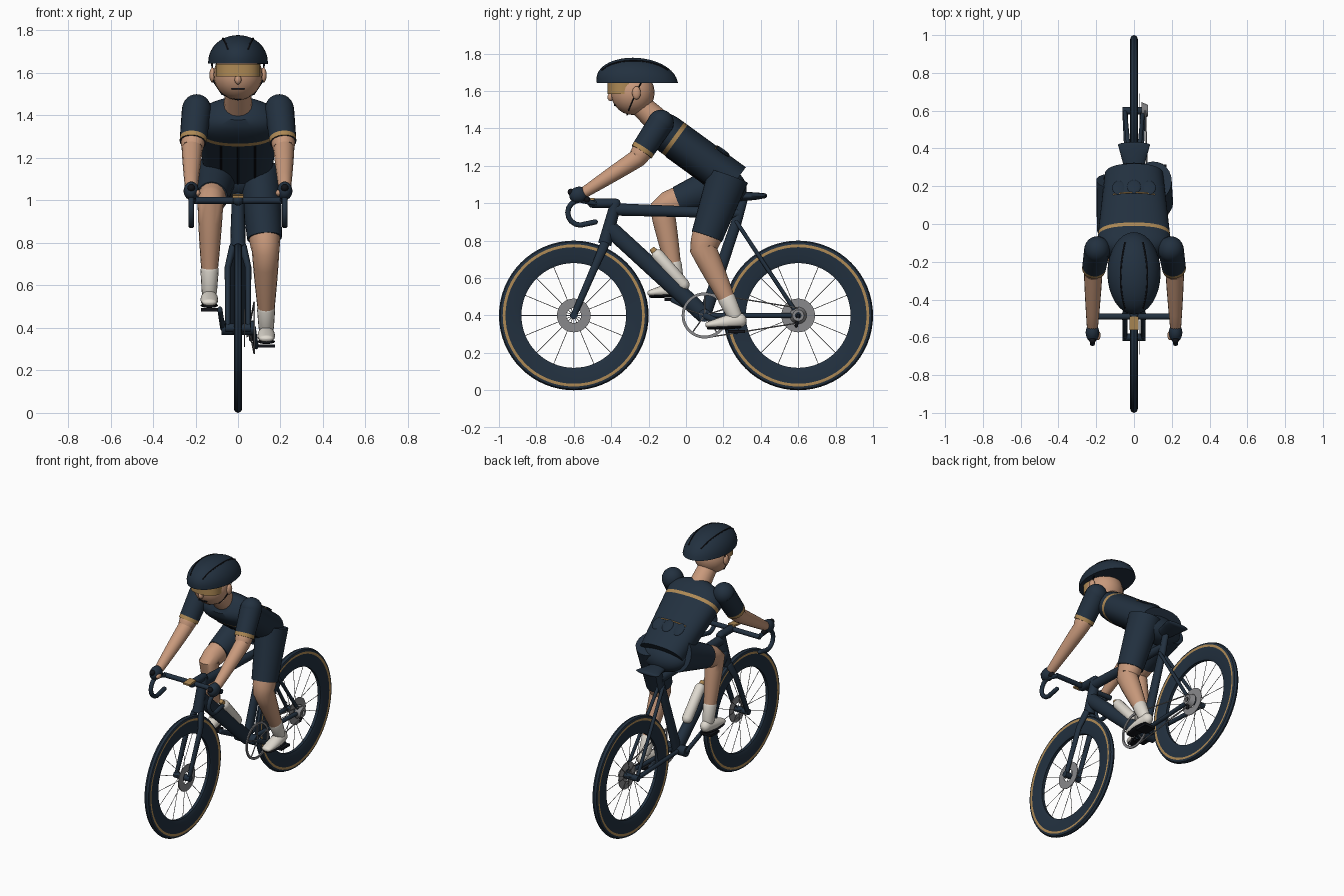
import bpy, bmesh, math
from mathutils import Vector, Matrix

cube = bpy.data.objects.get("Cube")
if cube:
    bpy.data.objects.remove(cube, do_unlink=True)


def material(name, *rgb):
    m = bpy.data.materials.new(name)
    m.use_nodes = True
    m.diffuse_color = (*rgb, 1)
    m.node_tree.nodes["Principled BSDF"].inputs["Base Color"].default_value = (*rgb, 1)
    return m


navy = material("navy", .016, .03, .05)
black = material("black", .006, .007, .01)
gold = material("gold", .42, .25, .09)
skin = material("skin", .58, .32, .2)
white = material("off_white", .74, .7, .63)
grey = material("grey", .25, .25, .26)
both_sides = (("left", 1), ("right", -1))
made = []


def finish(name, bm, *mats):
    bmesh.ops.recalc_face_normals(bm, faces=bm.faces)
    mesh = bpy.data.meshes.new(name)
    bm.to_mesh(mesh)
    bm.free()
    for m in mats:
        mesh.materials.append(m)
    ob = bpy.data.objects.new(name, mesh)
    bpy.context.collection.objects.link(ob)
    made.append(ob)


def point(x, y, z):
    return Vector((x, y, z))


def bridge(bm, lower, upper, index):
    for i, v in enumerate(lower):
        bm.faces.new((lower[i - 1], v, upper[i], upper[i - 1])).material_index = index


def signed_power(value, power):
    return math.copysign(abs(value) ** power, value)


def loft(name, points, shape, mat, sides=16, steps=1, cap=False, trim_at=None, power=1):
    """Skin rings along a path; shape(t) gives the two radii."""
    line = [a.lerp(b, k / steps) for a, b in zip(points, points[1:]) for k in range(steps)] + [points[-1]]
    path = [(c, *shape(i / (len(line) - 1))) for i, c in enumerate(line)]
    if cap:
        for end, inner in ((0, 1), (-1, -2)):
            c, r, s = path[end]
            out = (c - path[inner][0]).normalized() * min(r, s)
            dome = [(c + out * math.sin(a), r * math.cos(a), s * math.cos(a)) for a in (.5, 1, 1.5)]
            path = dome[::-1] + path if end == 0 else path + dome
    bm = bmesh.new()
    rings = []
    for i, (c, r, s) in enumerate(path):
        along = (path[min(i + 1, len(path) - 1)][0] - path[max(i - 1, 0)][0]).normalized()
        across = Vector((0, 1, 0)) if abs(along.x) > .9 else Vector((1, 0, 0))
        across = (across - along * across.dot(along)).normalized()
        other = along.cross(across)
        turns = [math.tau * k / sides for k in range(sides)]
        rings.append([bm.verts.new(c + across * r * signed_power(math.cos(a), power)
                                   + other * s * signed_power(math.sin(a), power)) for a in turns])
    for i, (lower, upper) in enumerate(zip(rings, rings[1:])):
        bridge(bm, lower, upper, int(i == trim_at))
    bm.faces.new(rings[0])
    bm.faces.new(rings[-1])
    finish(name, bm, mat, gold)


def tube(name, points, mat, start, end=None, flat=1, flat_end=None, bulge=0, **options):
    """Loft whose radius tapers evenly, with an optional swell in the middle."""
    end, flat_end = end or start, flat_end or flat

    def shape(t):
        r = start + (end - start) * t + bulge * math.sin(math.pi * t)
        return r, r * (flat + (flat_end - flat) * t)
    loft(name, points, shape, mat, **options)


def lathe(name, profile, centre, mat, trim_at=(), sides=64):
    """Turn a closed (x, radius) profile round a sideways axis."""
    bm = bmesh.new()
    turns = [math.tau * k / sides for k in range(sides)]
    rings = [[bm.verts.new(centre + point(x, r * math.sin(a), r * math.cos(a))) for a in turns] for x, r in profile]
    for i, ring in enumerate(rings):
        bridge(bm, rings[i - 1], ring, int(i in trim_at))
    finish(name, bm, mat, gold)


def solid(name, centre, scale, mat, tilt, build, **options):
    bm = bmesh.new()
    place = Matrix.Translation(centre) @ Matrix.Rotation(tilt, 4, 'X') @ Matrix.Diagonal((*scale, 1))
    build(bm, matrix=place, **options)
    finish(name, bm, mat)


def ball(name, centre, scale, mat, tilt=0):
    solid(name, centre, scale, mat, tilt, bmesh.ops.create_uvsphere, u_segments=24, v_segments=14, radius=1)


def box(name, centre, scale, mat, tilt=0):
    solid(name, centre, scale, mat, tilt, bmesh.ops.create_cube, size=1)


# Wheels: rim with tan tyre wall, spokes, hub and brake disc
front_hub, rear_hub = point(0, -.6, .4), point(0, .6, .4)
half = [(.01, .28), (.018, .3), (.018, .365), (.02, .38), (.015, .393)]
profile = half + [(0, .4)] + [(-x, r) for x, r in reversed(half)]
for label, hub in (("front", front_hub), ("rear", rear_hub)):
    side = point(.06, 0, 0)
    lathe(label + "_wheel", profile, hub, navy, trim_at=(3, 8))
    tube(label + "_hub", [hub - side, hub + side], navy, .02)
    lathe(label + "_brake_disc", [(.028, .04), (.032, .04), (.032, .09), (.028, .09)], hub, grey)
    for k in range(16):
        a = math.tau * k / 16
        out = point(0, math.sin(a), math.cos(a)) * .285
        tube(label + "_spoke", [hub + side * (-1) ** k / 3, hub + out], grey, .0018, sides=5)

# Frame
crank_centre, seat_joint = point(0, .1, .4), point(0, .27, .9)
head_top, fork_crown = point(0, -.375, 1), point(0, -.435, .78)
seat_top = point(0, .31, 1.03)
tube("head_tube", [head_top, fork_crown], navy, .03, .036)
tube("top_tube", [head_top.lerp(fork_crown, .15), seat_joint.lerp(seat_top, .35)], navy, .03, .024, flat=1.1)
tube("down_tube", [head_top.lerp(fork_crown, .6), crank_centre], navy, .036, flat=1.25)
tube("seat_tube", [crank_centre, seat_joint, seat_top], navy, .027, .018, flat=1.25)
tube("stem", [head_top, point(0, -.5, 1)], navy, .025, cap=True)
tube("saddle", [point(0, .16, 1.03), point(0, .42, 1.04)], navy, .015, .085, flat=.8, flat_end=.16,
     sides=24, steps=6, cap=True)
box("bike_computer", point(0, -.525, 1.02), (.05, .07, .012), gold, tilt=.1)
tube("handlebar", [point(-.22, -.49, 1), point(.22, -.49, 1)], navy, .016)

for side, s in both_sides:
    shift = point(s * .048, 0, 0)
    tube(side + "_fork_blade", [fork_crown + shift / 2, fork_crown.lerp(front_hub, .25) + shift, front_hub + shift],
         navy, .018, .012, flat=1.4, cap=True)
    tube(side + "_seat_stay", [seat_joint + shift / 3, rear_hub + shift], navy, .011, cap=True)
    tube(side + "_chain_stay", [crank_centre + shift / 2, rear_hub + shift], navy, .014, cap=True)
    # Curved bar drop and brake hood
    bend = [point(s * .22, -.565 - .067 * math.sin(a), .95 + .067 * math.cos(a))
            for a in (math.pi * k / 8 for k in range(9))]
    tube(side + "_bar_drop", [point(s * .21, -.49, 1), *bend, point(s * .22, -.485, .9)], navy, .014, cap=True)
    tube(side + "_brake_hood", [point(s * .22, -.53, 1.02), point(s * .22, -.615, 1.06)], black, .018, cap=True)
    # Crank and pedal
    axle = crank_centre + point(s * .085, s * .17, -s * .085)
    tube(side + "_crank", [crank_centre + shift * 1.5, axle], navy, .012, flat=1.4, cap=True)
    tube(side + "_crank_axle", [crank_centre, crank_centre + shift * 1.6], navy, .034)
    box(side + "_pedal", axle + shift, (.08, .09, .016), black)

# Drivetrain
ring = crank_centre + point(.076, 0, 0)
cogs = rear_hub + point(.06, 0, 0)
lathe("chainring", [(-.004, .108), (.004, .108), (.004, .123), (-.004, .123)], ring, grey)
lathe("rear_cogs", [(-.02, .015), (.015, .015), (.015, .03), (-.02, .045)], cogs, grey)
for k in range(5):
    a = math.tau * k / 5
    tube("chainring_arm", [ring, ring + point(0, math.sin(a), math.cos(a)) * .11], grey, .004, sides=6)
for label, s in (("upper", 1), ("lower", -1)):
    tube(label + "_chain", [ring + point(0, 0, s * .12), cogs + point(0, 0, s * .04)], grey, .004, sides=6)
tube("derailleur", [cogs, cogs + point(0, -.01, -.055)], black, .009, cap=True)

# Bottle
base, neck = point(0, -.015, .565), point(0, -.15, .72)
tube("bottle", [base, neck], white, .034, cap=True)
tube("bottle_cap", [neck, neck.lerp(base, -.25)], gold, .024, .014)

# Torso, leaning forward from hem to shoulders
shoulders, hem = point(0, -.18, 1.43), point(0, .26, 1.11)
spine = (hem - shoulders).normalized()
outward = Vector((1, 0, 0)).cross(spine)
lean = -math.atan2(outward.y, outward.z)


def trunk(t):
    """Half width and half depth, rounded off at the shoulders."""
    rounding = math.sqrt(1 - .85 * (1 - min(1, 5 * t)) ** 2)
    return (.205 - .05 * t) * rounding, .102 * math.sqrt(rounding)


def on_trunk(t, x, facing):
    width, depth = trunk(t)
    height = depth * (1 - abs(x / width) ** 2.35) ** .43
    return shoulders.lerp(hem, t) + outward * facing * height + point(x, 0, 0)


loft("jersey", [shoulders, hem], trunk, navy, sides=36, steps=24, trim_at=6, power=.85)
ball("pelvis", point(0, .225, 1.09), (.165, .105, .09), navy, tilt=lean)
for x in (-.08, 0, .08):
    ball("back_pocket", on_trunk(.72, x, 1), (.036, .045, .008), navy, tilt=lean)
    tube("front_seam", [on_trunk(t, x, -1) for t in (.3, .6, .9)], black, .004, sides=6)
tube("pocket_trim", [on_trunk(.65, k * .022, 1) for k in range(-5, 6)], gold, .004, sides=6)

# Head and face
tube("neck", [point(0, -.25, 1.53), point(0, -.12, 1.41)], skin, .06, .07)
ball("head", point(0, -.285, 1.592), (.115, .117, .12), skin)
ball("nose", point(0, -.403, 1.568), (.016, .017, .022), skin)
box("mouth", point(0, -.375, 1.525), (.06, .02, .008), black)
tube("visor", [point(0, -.33, 1.584), point(0, -.33, 1.642)], gold, .105, flat=.85, sides=32, power=.85)


# Helmet: a tall dome pushed forward at the crown
def shell(px, py):
    h = max(0, 1 - px * px - py * py) ** .46
    return point(px * .141, py * .217 - .26 - .025 * h, 1.643 + .135 * h)


bm = bmesh.new()
bmesh.ops.create_uvsphere(bm, u_segments=32, v_segments=20, radius=1)
bmesh.ops.bisect_plane(bm, geom=bm.verts[:] + bm.edges[:] + bm.faces[:], plane_co=(0, 0, 0),
                       plane_no=(0, 0, 1), clear_inner=True)
bmesh.ops.holes_fill(bm, edges=[e for e in bm.edges if e.is_boundary])
for v in bm.verts:
    v.co = shell(v.co.x, v.co.y)
finish("helmet", bm, navy)

for side, s in both_sides:
    vent = [shell(s * (.5 - .25 * py * py), py) for py in (k / 5 for k in range(-4, 5))]
    tube(side + "_helmet_vent", vent, black, .005, sides=6, cap=True)
    ball(side + "_ear", point(s * .12, -.265, 1.59), (.015, .023, .035), skin)
    tube(side + "_strap", [point(s * .123, -.24, 1.645), point(s * .115, -.28, 1.56),
                           point(s * .075, -.305, 1.5), point(0, -.315, 1.473)], black, .004, sides=6)
    # Arm, gripping the hood
    shoulder, elbow = point(s * .195, -.135, 1.43), point(s * .216, -.26, 1.24)
    wrist, cuff = point(s * .22, -.54, 1.06), shoulder.lerp(elbow, .82)
    ball(side + "_shoulder", shoulder, (.068, .07, .07), navy)
    tube(side + "_sleeve", [shoulder, cuff], navy, .069, .063, steps=8, trim_at=7, sides=20)
    tube(side + "_forearm", [cuff, elbow, wrist], skin, .056, .03, bulge=.006, steps=4, cap=True)
    ball(side + "_glove", wrist + point(0, -.035, -.015), (.036, .05, .043), navy, tilt=.3)
    ball(side + "_thumb", wrist + point(-s * .03, -.05, -.025), (.013, .025, .016), skin)

# Legs: one stretched down, one raised; reach is how far the shorts go to the knee
legs = (("left", point(.1, .225, 1.145), point(.13, .09, .76), point(.133, .26, .4), .84, .082),
        ("right", point(-.1, .225, 1.12), point(-.13, -.13, .98), point(-.135, -.05, .57), .75, .074))
for side, hip, knee, ankle, reach, hem_radius in legs:
    shorts_end = hip.lerp(knee, reach)
    tube(side + "_shorts", [hip, shorts_end], navy, .1, hem_radius, flat=1.12, flat_end=1.04, steps=4, sides=24)
    tube(side + "_leg", [hip.lerp(knee, reach - .1), knee, ankle], skin, hem_radius - .007, .03,
         bulge=.012, flat=1.1, steps=5, cap=True)
    tube(side + "_sock", [knee.lerp(ankle, .75), ankle], white, .043, .036, flat=1.1, cap=True)
    # Shoe with a dark sole, toe to the front
    heel, toe = ankle + point(0, .03, -.025), ankle + point(0, -.14, -.05)
    tube(side + "_shoe", [heel, toe], white, .034, bulge=.008, flat=1.15, flat_end=.5, steps=6, cap=True)
    drop = point(0, 0, -.018)
    tube(side + "_sole", [heel + drop * 2, toe + drop], black, .03, bulge=.012, flat=.25, steps=6, cap=True)

# Smooth shading with crisp edges
bpy.ops.object.select_all(action='DESELECT')
for ob in made:
    ob.select_set(True)
bpy.context.view_layer.objects.active = made[0]
bpy.ops.object.shade_smooth_by_angle(angle=math.radians(40))
